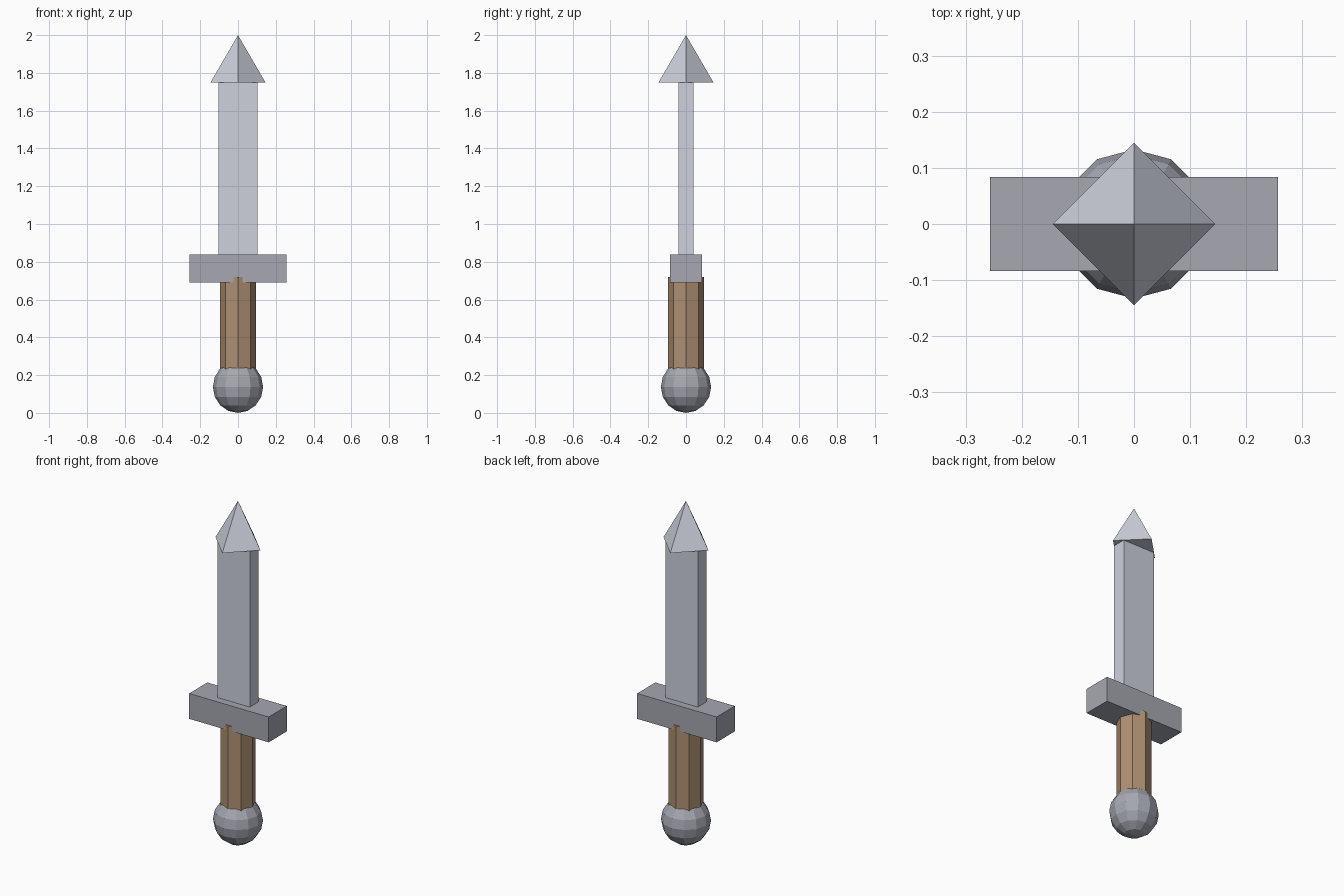
import bpy
from math import pi

if "Cube" in bpy.data.objects:
    bpy.data.objects.remove(bpy.data.objects["Cube"])


def material(name, rgb):
    mat = bpy.data.materials.new(name)
    mat.diffuse_color = (*rgb, 1)
    mat.use_nodes = True
    mat.node_tree.nodes["Principled BSDF"].inputs["Base Color"].default_value = mat.diffuse_color
    return mat


steel = material("steel", (0.62, 0.64, 0.72))
iron = material("iron", (0.38, 0.39, 0.44))
wood = material("wood", (0.42, 0.28, 0.17))


def finish(name, mat):
    ob = bpy.context.object
    ob.name = name
    ob.data.materials.append(mat)
    return ob


def box(name, half_x, half_y, z0, z1, mat):
    bpy.ops.mesh.primitive_cube_add(size=2, location=(0, 0, (z0 + z1) / 2))
    bpy.context.object.scale = (half_x, half_y, (z1 - z0) / 2)
    bpy.ops.object.transform_apply(location=False, rotation=False, scale=True)
    return finish(name, mat)


def cone(name, sides, r0, r1, z0, z1, mat):
    bpy.ops.mesh.primitive_cone_add(vertices=sides, radius1=r0, radius2=r1,
                                    depth=z1 - z0, location=(0, 0, (z0 + z1) / 2))
    return finish(name, mat)


# Round faceted pommel
bpy.ops.mesh.primitive_uv_sphere_add(segments=12, ring_count=8, radius=1,
                                     location=(0, 0, 0.138))
bpy.context.object.scale = (0.133, 0.133, 0.138)
bpy.ops.object.transform_apply(location=False, rotation=False, scale=True)
finish("pommel", iron)

# Octagonal grip whose corners poke just past the guard
cone("grip", 8, 0.094, 0.094, 0.2, 0.72, wood)

# Crossguard and flat blade
box("crossguard", 0.257, 0.084, 0.69, 0.838, iron)
box("blade", 0.104, 0.04, 0.82, 1.75, steel)

# Four-sided point, corners on the axes
cone("blade_tip", 4, 0.145, 0, 1.75, 2.0, steel)
